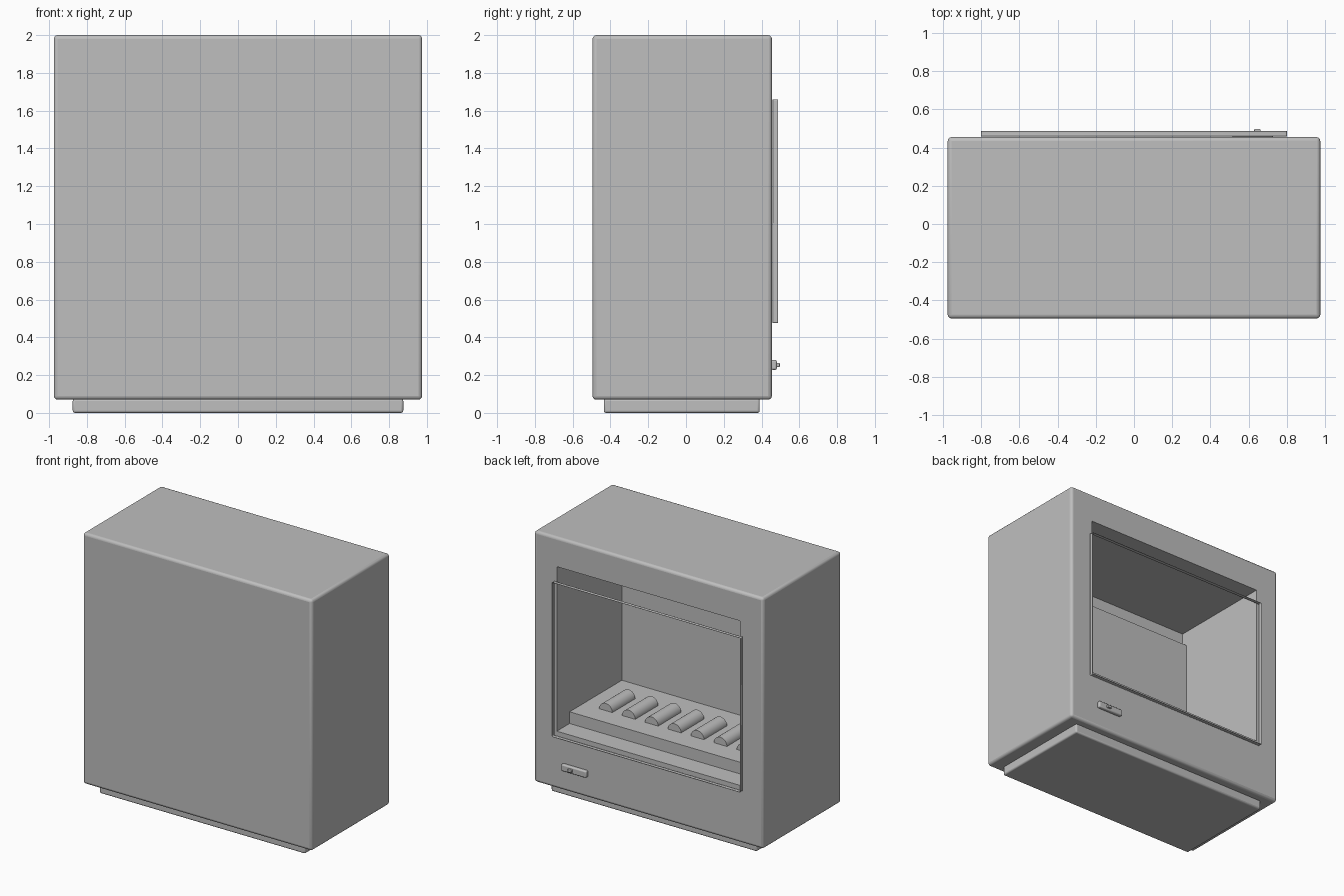
import bpy, bmesh, math
from mathutils import Matrix, Vector

if "Cube" in bpy.data.objects:
    bpy.data.objects.remove(bpy.data.objects["Cube"])

grey = bpy.data.materials.new("plain_grey")
grey.diffuse_color = (0.52, 0.52, 0.52, 1)
grey.use_nodes = True
grey.node_tree.nodes["Principled BSDF"].inputs["Base Color"].default_value = grey.diffuse_color


def add_object(name, bm, bevel=0, segments=3):
    bmesh.ops.recalc_face_normals(bm, faces=bm.faces)
    mesh = bpy.data.meshes.new(name)
    bm.to_mesh(mesh)
    bm.free()
    mesh.materials.append(grey)
    obj = bpy.data.objects.new(name, mesh)
    bpy.context.collection.objects.link(obj)
    if bevel:
        mod = obj.modifiers.new("rounded_edges", 'BEVEL')
        mod.width, mod.segments = bevel, segments
    return obj


def box(name, lo, hi, bevel=0, segments=3):
    lo, hi = Vector(lo), Vector(hi)
    bm = bmesh.new()
    bmesh.ops.create_cube(bm, size=1, matrix=Matrix.Translation((lo + hi) / 2)
                          @ Matrix.Diagonal((*(hi - lo), 1)))
    return add_object(name, bm, bevel, segments)


def smooth(obj, angle=35):
    bpy.ops.object.select_all(action='DESELECT')
    obj.select_set(True)
    bpy.context.view_layer.objects.active = obj
    bpy.ops.object.shade_smooth_by_angle(angle=math.radians(angle))


# Cabinet with a recess opening at the rear
cabinet = box("cabinet", (-0.975, -0.495, 0.07), (0.975, 0.455, 2), 0.02)
cutter = box("recess_cutter", (-0.78, -0.38, 0.51), (0.78, 0.6, 1.775))
cutter.hide_render = True
cutter.hide_viewport = True
cut = cabinet.modifiers.new("recess", 'BOOLEAN')
cut.object, cut.operation, cut.solver = cutter, 'DIFFERENCE', 'EXACT'

# Plinth under the cabinet
plinth = box("plinth", (-0.875, -0.435, 0), (0.875, 0.39, 0.075), 0.012)

# Lining and raised bed inside the recess
back_panel = box("back_panel", (-0.78, -0.381, 0.51), (0.78, -0.335, 1.66))
bed = box("bed", (-0.78, -0.336, 0.509), (0.78, 0.30, 0.6))

# Row of half-sunk logs
logs = []
for i in range(7):
    bm = bmesh.new()
    bmesh.ops.create_cone(bm, cap_ends=True, segments=24, radius1=0.056, radius2=0.056, depth=0.28,
                          matrix=Matrix.Translation((-0.585 + 0.195 * i, 0, 0.6))
                          @ Matrix.Rotation(math.pi / 2, 4, 'X'))
    logs.append(add_object(f"log_{i + 1}", bm))

# Thin frame standing off the opening
bm = bmesh.new()
face = bm.faces.new([bm.verts.new((x, 0.458, z)) for x, z in
                     ((-0.8, 0.475), (0.8, 0.475), (0.8, 1.66), (-0.8, 1.66))])
bmesh.ops.inset_region(bm, faces=[face], thickness=0.026, use_boundary=True)
bmesh.ops.delete(bm, geom=[face], context='FACES_ONLY')
ring = bmesh.ops.extrude_face_region(bm, geom=bm.faces[:], use_keep_orig=True)
bmesh.ops.translate(bm, vec=(0, 0.03, 0),
                    verts=[v for v in ring["geom"] if isinstance(v, bmesh.types.BMVert)])
frame = add_object("opening_frame", bm, 0.007, 2)

# Control plate with a small button
plate = box("control_plate", (0.515, 0.45, 0.228), (0.728, 0.481, 0.28), 0.009)
button = box("control_button", (0.628, 0.475, 0.243), (0.662, 0.497, 0.265), 0.004, 2)

for part in [cabinet, plinth, frame, plate, button] + logs:
    smooth(part)
